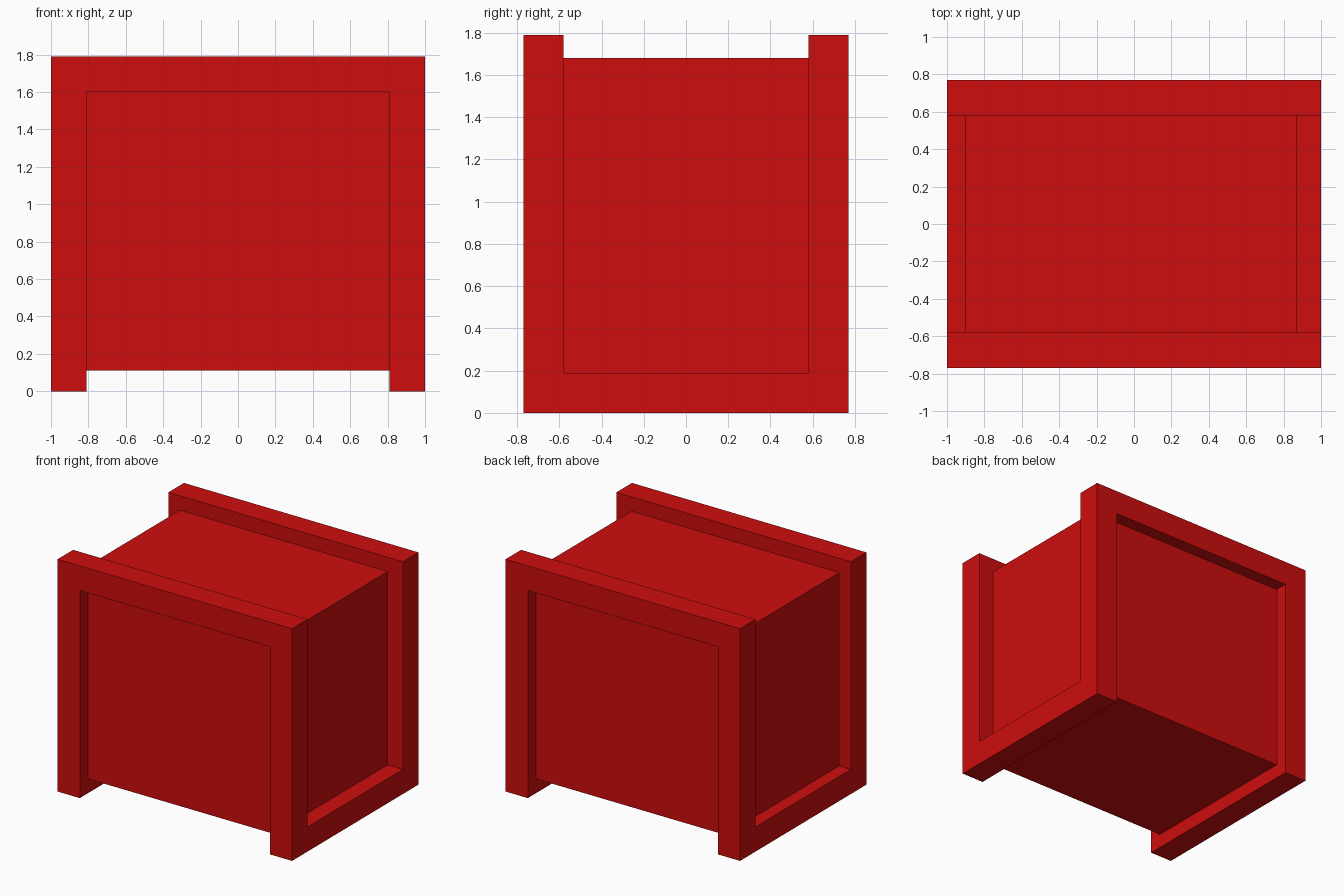
import bpy
import bmesh
from mathutils import Vector

cube = bpy.data.objects.get("Cube")
if cube:
    bpy.data.objects.remove(cube, do_unlink=True)

red = bpy.data.materials.new("red_paint")
red.use_nodes = True
colour = (0.62, 0.004, 0.004, 1)
red.diffuse_color = colour
red.node_tree.nodes["Principled BSDF"].inputs["Base Color"].default_value = colour

HALF_X, HALF_Y, HEIGHT = 1.0, 0.77, 1.79
BEAM = 0.19


def prism(name, outline, direction):
    """Extrude a closed outline along a direction into a solid part."""
    bm = bmesh.new()
    face = bm.faces.new([bm.verts.new(p) for p in outline])
    extruded = bmesh.ops.extrude_face_region(bm, geom=[face])["geom"]
    verts = [v for v in extruded if isinstance(v, bmesh.types.BMVert)]
    bmesh.ops.translate(bm, vec=Vector(direction), verts=verts)
    bmesh.ops.recalc_face_normals(bm, faces=bm.faces)
    mesh = bpy.data.meshes.new(name)
    bm.to_mesh(mesh)
    bm.free()
    mesh.materials.append(red)
    obj = bpy.data.objects.new(name, mesh)
    bpy.context.collection.objects.link(obj)
    return obj


def box(name, low, high):
    (x0, y0, z0), (x1, y1, z1) = low, high
    base = [(x0, y0, z0), (x1, y0, z0), (x1, y1, z0), (x0, y1, z0)]
    return prism(name, base, (0, 0, z1 - z0))


# Front and back arches: two posts joined by a top beam
inner_x, inner_z = HALF_X - BEAM, HEIGHT - BEAM
half = [(HALF_X, 0), (HALF_X, HEIGHT)]
inner = [(inner_x, inner_z), (inner_x, 0)]
arch = ([(-x, z) for x, z in half] + half[::-1]
        + inner[::-1] + [(-x, z) for x, z in inner])
for name, y in (("front_arch", -HALF_Y), ("back_arch", HALF_Y - BEAM)):
    prism(name, [(x, y, z) for x, z in arch], (0, BEAM, 0))

# Bottom rails joining the arches on each side
inner_y = HALF_Y - BEAM
for name, x in (("right_rail", -HALF_X), ("left_rail", inner_x)):
    box(name, (x, -inner_y, 0), (x + BEAM, inner_y, BEAM))

# Closed body set inside the frame; its wide part fills between the arches
box("body", (-0.90, -inner_y, 0.11), (0.87, inner_y, 1.68))

# Recessed panels closing the arch openings
for name, y0, y1 in (("front_panel", -0.67, -inner_y), ("back_panel", inner_y, 0.67)):
    box(name, (-inner_x, y0, 0.11), (inner_x, y1, inner_z))
